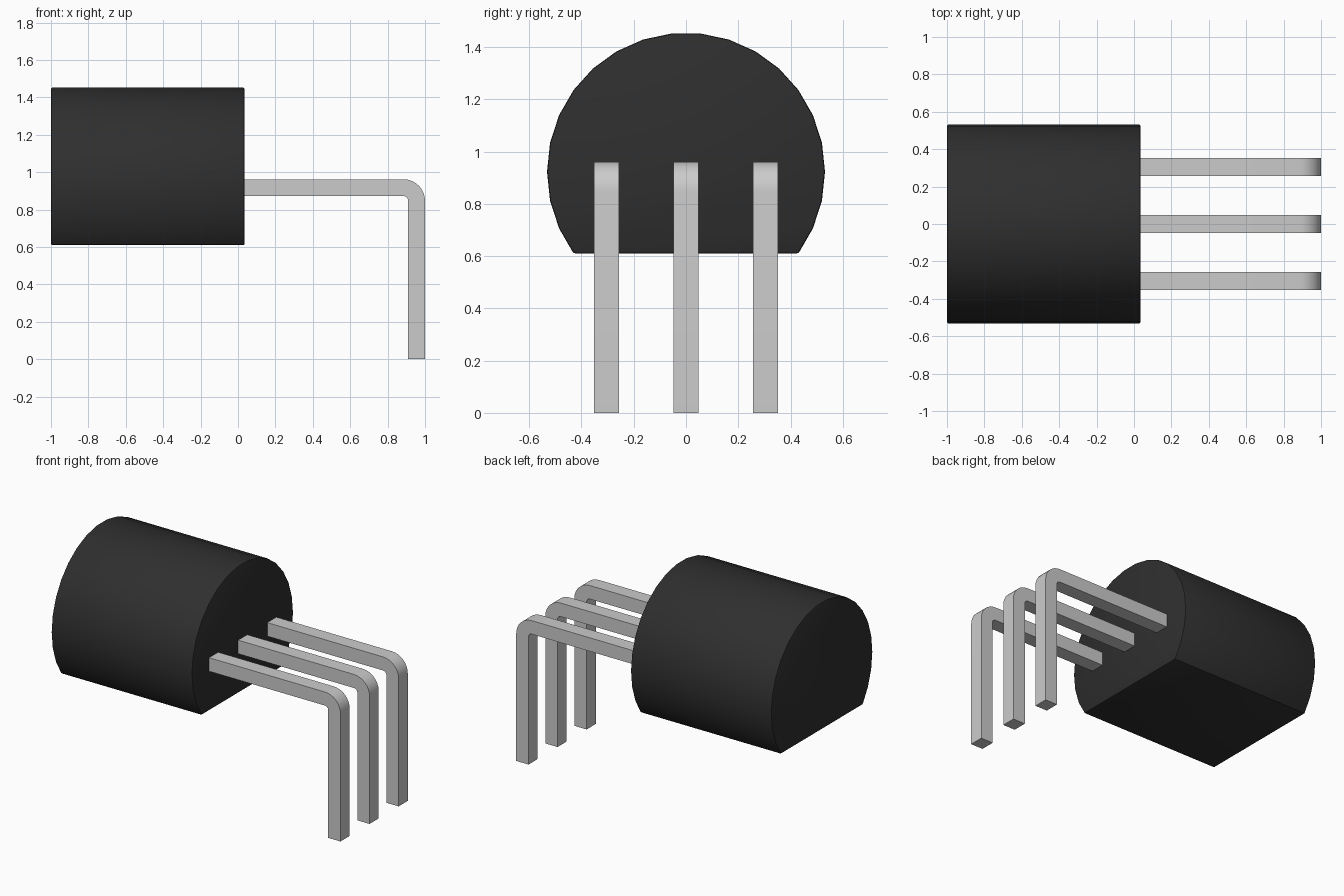
import bpy, bmesh
from math import sin, cos, radians, pi

if "Cube" in bpy.data.objects:
    bpy.data.objects.remove(bpy.data.objects["Cube"])


def prism(name, profile, offset, smooth=30, bevel=0.0):
    """Extrude a closed 3D profile by offset, optionally bevel its hard edges."""
    bm = bmesh.new()
    face = bm.faces.new([bm.verts.new(p) for p in profile])
    ext = bmesh.ops.extrude_face_region(bm, geom=[face], use_keep_orig=True)
    moved = [g for g in ext["geom"] if isinstance(g, bmesh.types.BMVert)]
    bmesh.ops.translate(bm, verts=moved, vec=offset)
    bmesh.ops.recalc_face_normals(bm, faces=bm.faces[:])
    if bevel:
        hard = [e for e in bm.edges if e.calc_face_angle(0) > radians(40)]
        bmesh.ops.bevel(bm, geom=hard, offset=bevel, segments=2, profile=0.5,
                        affect='EDGES', clamp_overlap=True)
    mesh = bpy.data.meshes.new(name)
    bm.to_mesh(mesh)
    bm.free()
    obj = bpy.data.objects.new(name, mesh)
    bpy.context.collection.objects.link(obj)
    bpy.ops.object.select_all(action='DESELECT')
    bpy.context.view_layer.objects.active = obj
    obj.select_set(True)
    bpy.ops.object.shade_smooth_by_angle(angle=radians(smooth))
    return obj


# Body: round package with a flat underside
R, CZ = 0.532, 0.923
arc = [radians(-36 + 12 * i) for i in range(22)]
body = prism("body", [(-1.0, R * cos(a), CZ + R * sin(a)) for a in arc],
             (1.035, 0, 0), bevel=0.008)
black = bpy.data.materials.new("black_plastic")
black.diffuse_color = (0.028, 0.028, 0.028, 1)
black.use_nodes = True
black.node_tree.nodes["Principled BSDF"].inputs["Base Color"].default_value = black.diffuse_color
body.data.materials.append(black)


# Leads: flat strips bent downwards
def bend(cx, cz, r, steps=8):
    return [(cx + r * sin(pi / 2 * i / steps), cz + r * cos(pi / 2 * i / steps))
            for i in range(steps + 1)]


TOP, THICK, WIDTH, OUTER = 0.962, 0.09, 0.096, 0.115
cx, cz = 1.0 - OUTER, TOP - OUTER
outline = ([(0.02, TOP)] + bend(cx, cz, OUTER) + [(1.0, 0), (1.0 - THICK, 0)]
           + bend(cx, cz, OUTER - THICK)[::-1] + [(0.02, TOP - THICK)])
for label, y in (("left", -0.305), ("middle", 0.0), ("right", 0.305)):
    prism(label + "_lead", [(x, y - WIDTH / 2, z) for x, z in outline], (0, WIDTH, 0))
